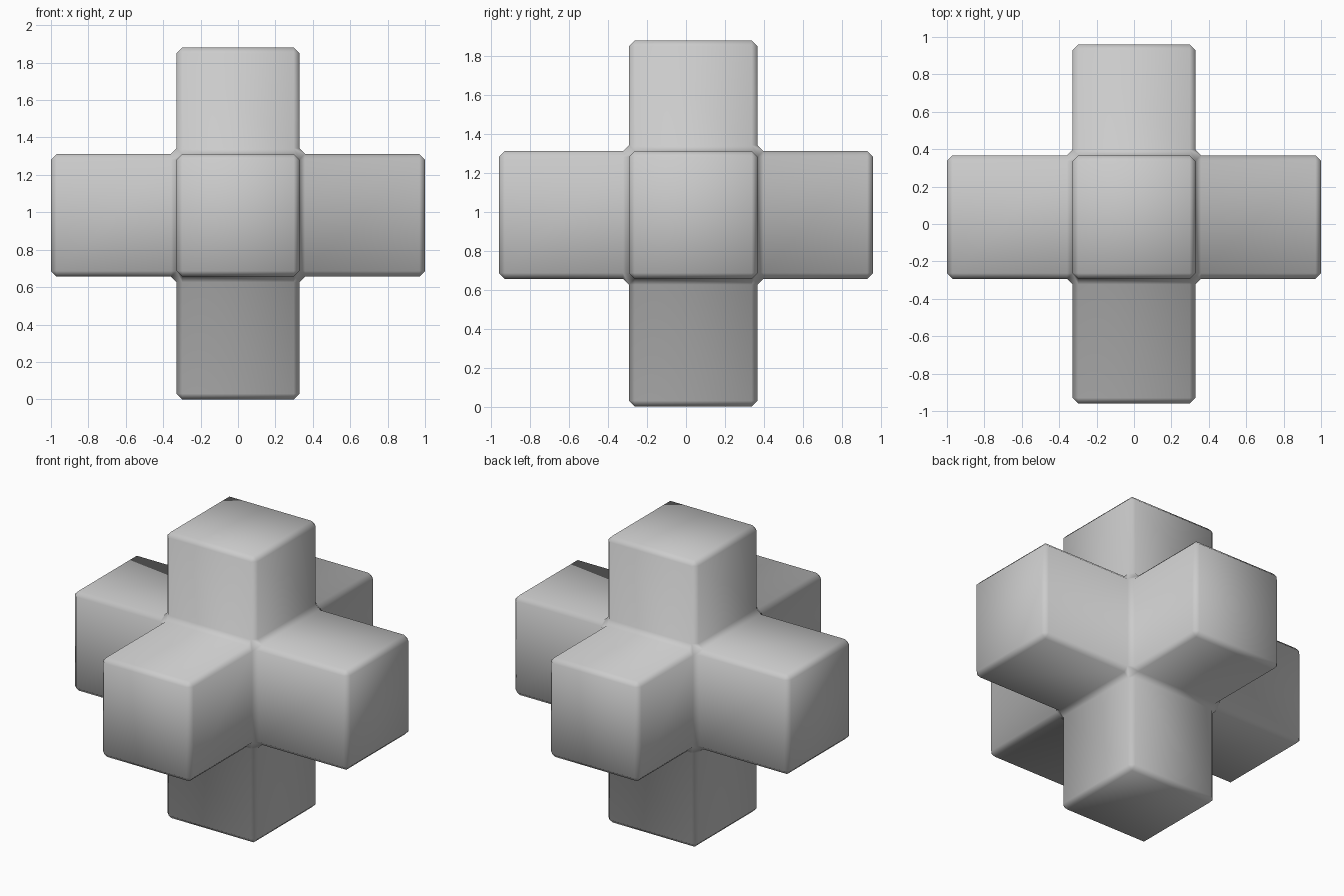
import bpy, bmesh
from mathutils import Vector

if "Cube" in bpy.data.objects:
    bpy.data.objects.remove(bpy.data.objects["Cube"])

# Core block bounds and the outer reach of its six arms
LOW, HIGH = Vector((-0.328, -0.293, 0.656)), Vector((0.328, 0.367, 1.312))
REACH_LOW, REACH_HIGH = (-1.0, -0.96, 0.0), (1.0, 0.96, 1.88)

# Core cube
bm = bmesh.new()
bmesh.ops.create_cube(bm, size=1)
for v in bm.verts:
    v.co = [LOW[i] if v.co[i] < 0 else HIGH[i] for i in range(3)]
bm.normal_update()

# Pull every face out into a square arm
sides = [(f, f.normal.copy()) for f in bm.faces]
for face, n in sides:
    axis = max(range(3), key=lambda i: abs(n[i]))
    end = REACH_HIGH[axis] if n[axis] > 0 else REACH_LOW[axis]
    tip = bmesh.ops.extrude_discrete_faces(bm, faces=[face])["faces"][0]
    for v in tip.verts:
        v.co[axis] = end
bmesh.ops.recalc_face_normals(bm, faces=bm.faces)

mesh = bpy.data.meshes.new("six_armed_cross")
bm.to_mesh(mesh)
bm.free()
cross = bpy.data.objects.new("six_armed_cross", mesh)
bpy.context.collection.objects.link(cross)

# Softened edges, fully smooth shading
bevel = cross.modifiers.new("edge_bevel", "BEVEL")
bevel.width = 0.03
bevel.segments = 1
bevel.limit_method = "ANGLE"
mesh.polygons.foreach_set("use_smooth", [True] * len(mesh.polygons))
